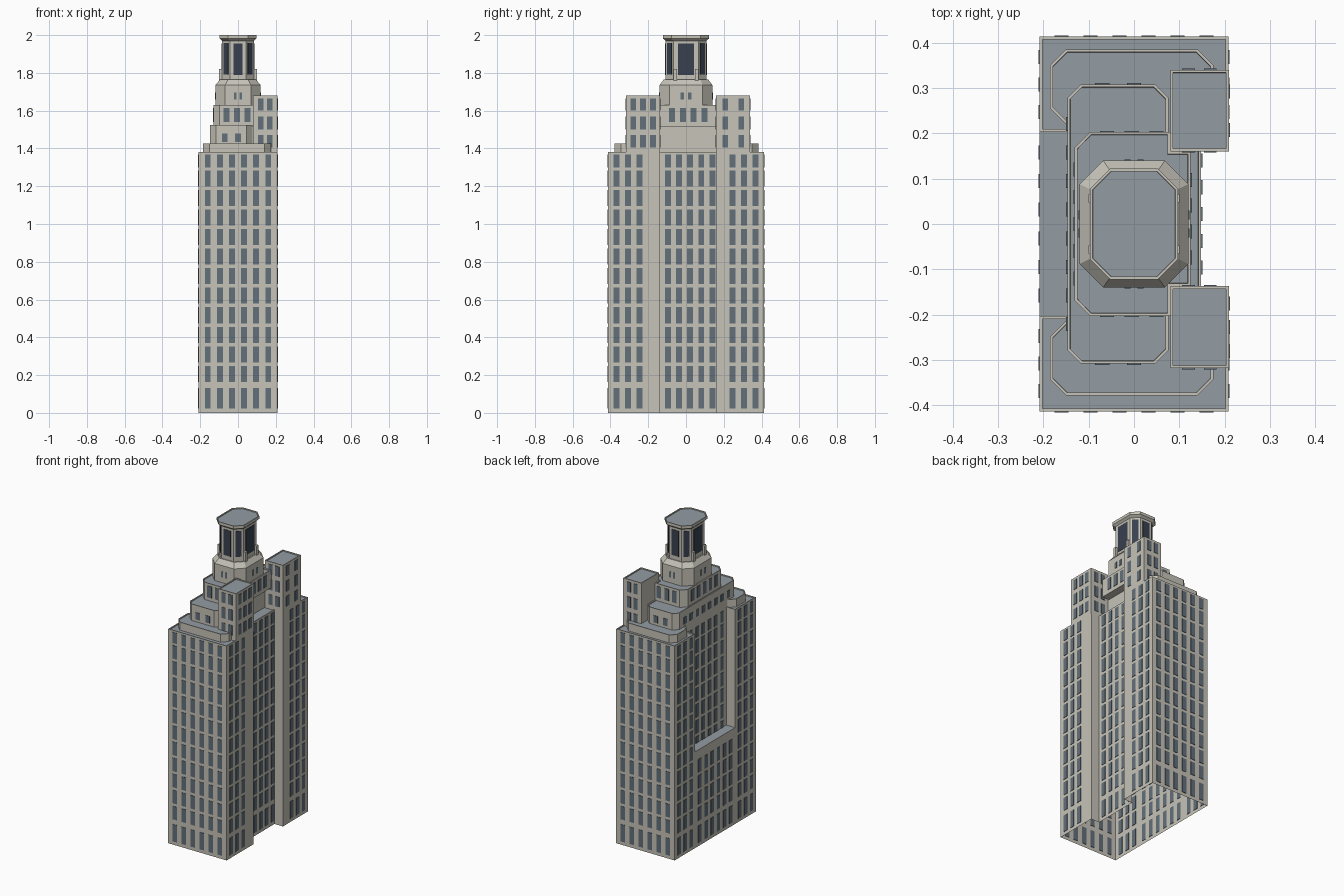
import bpy, bmesh, math
from mathutils import Vector, Matrix

if "Cube" in bpy.data.objects:
    bpy.data.objects.remove(bpy.data.objects["Cube"])


def material(name, colour):
    m = bpy.data.materials.new(name)
    m.diffuse_color = (*colour, 1)
    m.use_nodes = True
    m.node_tree.nodes["Principled BSDF"].inputs["Base Color"].default_value = m.diffuse_color
    return m


WALL = material("pale_stone", (0.565, 0.55, 0.48))
ROOF = material("blue_grey_roof", (0.29, 0.335, 0.37))
GLASS = material("window_glass", (0.122, 0.16, 0.195))
DARK = material("dark_glass", (0.04, 0.052, 0.078))


def finish(bm, name, *mats):
    me = bpy.data.meshes.new(name)
    bm.to_mesh(me)
    bm.free()
    for m in mats:
        me.materials.append(m)
    ob = bpy.data.objects.new(name, me)
    bpy.context.collection.objects.link(ob)
    return ob


def prism(name, outline, z0, z1, cap=True, rim=0.006, top=None):
    """Walls from an outline, open below, with a sunken roof inside a rim."""
    bm = bmesh.new()
    lo = [bm.verts.new((x, y, z0)) for x, y in outline]
    hi = [bm.verts.new((x, y, z1)) for x, y in (top or outline)]
    n = len(lo)
    for i in range(n):
        j = (i + 1) % n
        bm.faces.new((lo[i], lo[j], hi[j], hi[i]))
    if cap:
        f = bm.faces.new(hi)
        bm.normal_update()
        bmesh.ops.inset_region(bm, faces=[f], thickness=rim, use_even_offset=True)
        bmesh.ops.inset_region(bm, faces=[f], thickness=0.0005, depth=-0.006,
                               use_even_offset=True)
        f.material_index = 1
    return finish(bm, name, WALL, ROOF)


def octagon(hx, hy, c, cx=0.0):
    """Chamfered rectangle, counter-clockwise."""
    return [(cx + hx, -hy + c), (cx + hx, hy - c), (cx + hx - c, hy), (cx - hx + c, hy),
            (cx - hx, hy - c), (cx - hx, -hy + c), (cx - hx + c, -hy), (cx + hx - c, -hy)]


def box(bm, centre, size, angle=0.0):
    m = (Matrix.Translation(centre) @ Matrix.Rotation(angle, 4, 'Z')
         @ Matrix.Diagonal((*size, 1)))
    bmesh.ops.create_cube(bm, size=1, matrix=m)


def windows(bm, axis, at, centres, rows, w=0.031):
    """Grid of thin panes on the wall where axis = at."""
    for c in centres:
        for a, b in rows:
            z, h = (a + b) / 2, b - a
            if axis == 'x':
                box(bm, (at, c, z), (0.005, w, h))
            else:
                box(bm, (c, at, z), (w, 0.005, h))


def spread(n, pitch, mid=0.0):
    return [mid + (i - (n - 1) / 2) * pitch for i in range(n)]


X, Y = 0.208, 0.413
ROOF_Z, LEDGE_Z = 1.38, 0.62

# Main block: east court full height, west court above a ledge
east = [(X, -Y), (X, -0.137), (0.148, -0.137), (0.148, 0.16), (X, 0.16), (X, Y)]
west_court = [(-X, 0.203), (-0.145, 0.203), (-0.145, -0.203), (-X, -0.203)]
prism("main_block_lower", east + [(-X, Y), (-X, -Y)], 0, LEDGE_Z, cap=False)
prism("main_block_upper", east + [(-X, Y)] + west_court + [(-X, -Y)], LEDGE_Z, ROOF_Z)
bm = bmesh.new()
bm.faces.new([bm.verts.new((x, y, LEDGE_Z)) for x, y in reversed(west_court)])
finish(bm, "west_ledge_roof", ROOF)

# Main facade windows
rows = [(0.022, 0.132)] + [(0.164 + i * 0.1035, 0.249 + i * 0.1035) for i in range(11)]
rows.append((1.299, 1.368))
low = [r for r in rows if r[1] < LEDGE_Z]
high = [r for r in rows if r[0] > LEDGE_Z - 0.05]
wing = [s * c for s in (-1, 1) for c in (0.247, 0.308, 0.368)]
bm = bmesh.new()
for side in (-1, 1):
    windows(bm, 'y', side * Y, spread(6, 0.064), rows)
    windows(bm, 'x', side * X, wing, rows)
windows(bm, 'x', 0.148, spread(5, 0.059, 0.022), rows)
windows(bm, 'x', -X, spread(6, 0.063), low)
windows(bm, 'x', -0.145, spread(6, 0.063), high)
finish(bm, "facade_windows", GLASS)

# Low roof steps at the two ends
step = [(0.175, 0.19), (0.175, 0.35), (0.14, 0.385), (-0.15, 0.385),
        (-0.185, 0.35), (-0.185, 0.255), (-0.15, 0.22), (-0.13, 0.19)]
prism("back_roof_step", step, ROOF_Z - 0.01, 1.425)
prism("front_roof_step", [(x, -y + 0.007) for x, y in reversed(step)], ROOF_Z - 0.01, 1.425)

# Second and third setback tiers
prism("second_tier", octagon(0.1115, 0.308, 0.03, -0.0355), ROOF_Z - 0.01, 1.525)
third = [(0.08, -0.203), (0.08, -0.137), (0.125, -0.137), (0.125, 0.16), (0.08, 0.16),
         (0.08, 0.203), (-0.097, 0.203), (-0.131, 0.168), (-0.131, -0.168), (-0.097, -0.203)]
prism("third_tier", third, 1.515, 1.63)
bm = bmesh.new()
bm.faces.new([bm.verts.new((x, y, 1.515)) for x, y in
              ((0.07, -0.137), (0.07, 0.16), (0.125, 0.16), (0.125, -0.137))])
finish(bm, "third_tier_soffit", WALL)

# Fourth tier with sloped shoulder
fourth = octagon(0.12, 0.14, 0.052)
prism("fourth_tier", fourth, 1.62, 1.735, cap=False)
prism("sloped_shoulder", fourth, 1.735, 1.765, top=octagon(0.095, 0.118, 0.042))

# Corner towers on the east side
tower_rows = [(1.405, 1.47), (1.50, 1.57), (1.60, 1.665)]
bm = bmesh.new()
for name, y0, y1, n, pitch in (("front_tower", -0.318, -0.137, 3, 0.052),
                               ("back_tower", 0.16, 0.34, 2, 0.085)):
    prism(name, [(0.08, y0), (X + 0.001, y0), (X + 0.001, y1), (0.08, y1)],
          ROOF_Z - 0.01, 1.68)
    windows(bm, 'x', X + 0.001, spread(n, pitch, (y0 + y1) / 2), tower_rows)
    for y in (y0, y1):
        windows(bm, 'y', y, (0.12, 0.168), tower_rows, 0.028)
finish(bm, "tower_windows", GLASS)

# Windows of the setback tiers
bm = bmesh.new()
for side in (-1, 1):
    windows(bm, 'y', side * 0.308, (-0.07, 0.0), [(1.435, 1.48)])
    windows(bm, 'y', side * 0.203, (-0.06, -0.005, 0.05), [(1.54, 1.615)])
    windows(bm, 'y', side * 0.14, (-0.014, 0.014), [(1.66, 1.697)], 0.013)
    windows(bm, 'x', side * 0.12, (-0.02, 0.02), [(1.66, 1.697)], 0.02)
windows(bm, 'x', -0.147, spread(8, 0.063), [(1.435, 1.48)])
windows(bm, 'x', -0.131, spread(5, 0.06), [(1.54, 1.615)])
windows(bm, 'x', 0.125, spread(4, 0.057, 0.012), [(1.54, 1.615)])
finish(bm, "tier_windows", GLASS)

# Lantern and its cornice
hx, hy, c = 0.084, 0.108, 0.042
prism("lantern", octagon(hx, hy, c), 1.75, 1.985, cap=False)
prism("cornice_flare", octagon(hx, hy, c), 1.97, 1.982, cap=False,
      top=octagon(0.097, 0.122, 0.044))
prism("lantern_cornice", octagon(0.097, 0.122, 0.044), 1.982, 2.0)

# Dark lantern openings on all eight sides
bm = bmesh.new()
for side in (-1, 1):
    windows(bm, 'x', side * hx, [0], [(1.79, 1.955)], 0.086)
    windows(bm, 'y', side * hy, [0], [(1.79, 1.955)], 0.05)
    for t in (-1, 1):
        box(bm, (side * (hx - c / 2), t * (hy - c / 2), 1.875), (0.005, 0.036, 0.165),
            side * t * math.pi / 4)
finish(bm, "lantern_openings", DARK)

# Small buttresses at the lantern foot
bm = bmesh.new()
for sx in (-1, 1):
    for sy in (-1, 1):
        box(bm, (sx * 0.09, sy * 0.056, 1.785), (0.02, 0.018, 0.07))
finish(bm, "lantern_buttresses", WALL)
